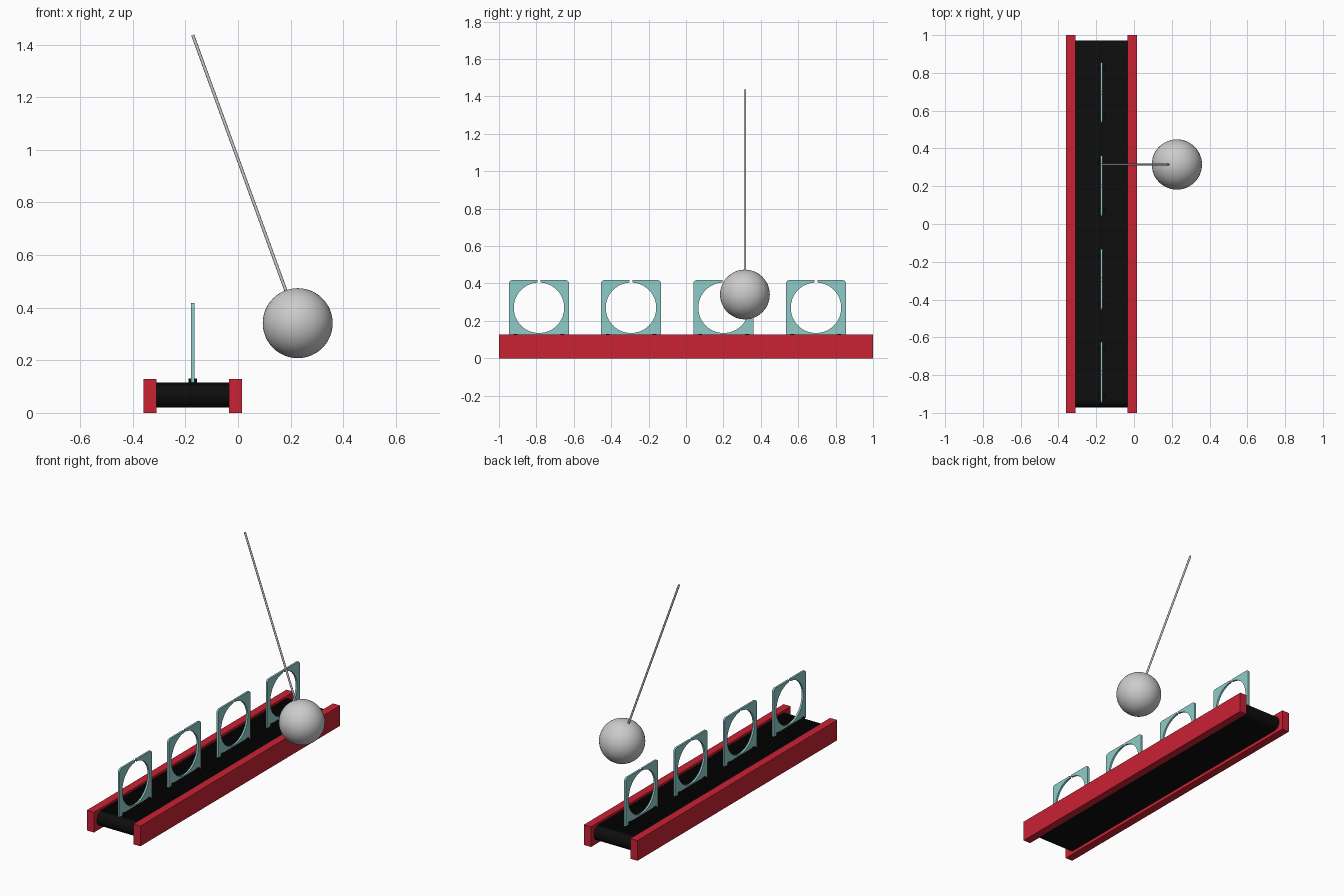
import bpy, bmesh, math
from mathutils import Vector

if "Cube" in bpy.data.objects:
    bpy.data.objects.remove(bpy.data.objects["Cube"])


def mat(name, col):
    m = bpy.data.materials.new(name)
    m.diffuse_color = (*col, 1)
    m.use_nodes = True
    m.node_tree.nodes["Principled BSDF"].inputs["Base Color"].default_value = m.diffuse_color
    return m


RED = mat("red", (0.59, 0.016, 0.034))
BLACK = mat("black", (0.004, 0.004, 0.004))
TEAL = mat("pale_teal", (0.27, 0.60, 0.57))
GREY = mat("grey", (0.60, 0.60, 0.60))


def add(name, bm, material, smooth=False):
    bmesh.ops.recalc_face_normals(bm, faces=bm.faces)
    me = bpy.data.meshes.new(name)
    bm.to_mesh(me)
    bm.free()
    me.materials.append(material)
    for p in me.polygons:
        p.use_smooth = smooth
    ob = bpy.data.objects.new(name, me)
    bpy.context.collection.objects.link(ob)
    return ob


def put_box(bm, x0, x1, y0, y1, z0, z1):
    vs = bmesh.ops.create_cube(bm, size=1)["verts"]
    bmesh.ops.scale(bm, vec=(x1 - x0, y1 - y0, z1 - z0), verts=vs)
    bmesh.ops.translate(bm, vec=((x0 + x1) / 2, (y0 + y1) / 2, (z0 + z1) / 2), verts=vs)


def extrude_x(name, pts, x0, x1, material):
    """Closed (y, z) outline extruded along x."""
    bm = bmesh.new()
    f = bm.faces.new([bm.verts.new((x0, y, z)) for y, z in pts])
    r = bmesh.ops.extrude_face_region(bm, geom=[f])
    vs = [g for g in r["geom"] if isinstance(g, bmesh.types.BMVert)]
    bmesh.ops.translate(bm, vec=(x1 - x0, 0, 0), verts=vs)
    return add(name, bm, material)


def arc(cy, cz, r, a0, a1, n):
    return [(cy + r * math.cos(math.radians(a0 + (a1 - a0) * i / n)),
             cz + r * math.sin(math.radians(a0 + (a1 - a0) * i / n))) for i in range(n + 1)]


CX = -0.172  # centre line of the conveyor

# side rails
for side, name in ((-1, "left_rail"), (1, "right_rail")):
    bm = bmesh.new()
    a, b = sorted((CX + side * 0.138, CX + side * 0.188))
    put_box(bm, a, b, -1, 1, 0, 0.128)
    add(name, bm, RED)

# belt loop with rounded ends
R = 0.045
extrude_x("belt", arc(0.972 - R, 0.065, R, -90, 90, 12) + arc(-0.972 + R, 0.065, R, 90, 270, 12),
          CX - 0.138, CX + 0.138, BLACK)

# belt treads
bm = bmesh.new()
N = 80
for i in range(N):
    y = -0.92 + 1.84 * i / (N - 1)
    put_box(bm, CX - 0.138, CX + 0.138, y - 0.007, y + 0.007, 0.105, 0.115)
add("belt_treads", bm, BLACK)

# hoop plates: square with rounded top corners, round hole and a slit at the top
for k, cy in enumerate((-0.786, -0.294, 0.201, 0.695), 1):
    H, TOP, BOT, CZ, HR = 0.161, 0.418, 0.126, 0.27, 0.135
    g = 0.007
    ga = math.degrees(math.asin(g / HR))
    c = 0.018
    outline = [(cy + g, TOP)]
    outline += arc(cy + H - c, TOP - c, c, 90, 0, 4)
    outline += [(cy + H, 0.115), (cy + 0.135, 0.115), (cy + 0.135, BOT),
                (cy - 0.135, BOT), (cy - 0.135, 0.115), (cy - H, 0.115)]
    outline += arc(cy - H + c, TOP - c, c, 180, 90, 4)
    outline += [(cy - g, TOP)]
    outline += arc(cy, CZ, HR, 90 + ga, 450 - ga, 64)
    extrude_x(f"hoop_plate_{k}", outline, CX - 0.006, CX + 0.006, TEAL)
    # small clips holding the plate to the belt
    bm = bmesh.new()
    for s in (-1, 1):
        y = cy + s * 0.125
        for t in (-1, 1):
            a, b = sorted((CX + t * 0.006, CX + t * 0.017))
            put_box(bm, a, b, y - 0.01, y + 0.01, 0.11, 0.131)
    add(f"plate_clips_{k}", bm, BLACK)

# wrecking ball
ball = Vector((0.227, 0.315, 0.341))
bm = bmesh.new()
bmesh.ops.create_uvsphere(bm, u_segments=48, v_segments=24, radius=0.133)
bmesh.ops.translate(bm, vec=ball, verts=bm.verts)
add("ball", bm, GREY, True)

# swinging rod
top = Vector((CX, 0.315, 1.436))
d = top - ball
bm = bmesh.new()
bmesh.ops.create_cone(bm, cap_ends=True, segments=16, radius1=0.006, radius2=0.006, depth=d.length)
bmesh.ops.rotate(bm, matrix=d.to_track_quat('Z', 'Y').to_matrix(), verts=bm.verts)
bmesh.ops.translate(bm, vec=(top + ball) / 2, verts=bm.verts)
rod = add("rod", bm, GREY)
bpy.context.view_layer.objects.active = rod
rod.select_set(True)
bpy.ops.object.shade_smooth_by_angle()
